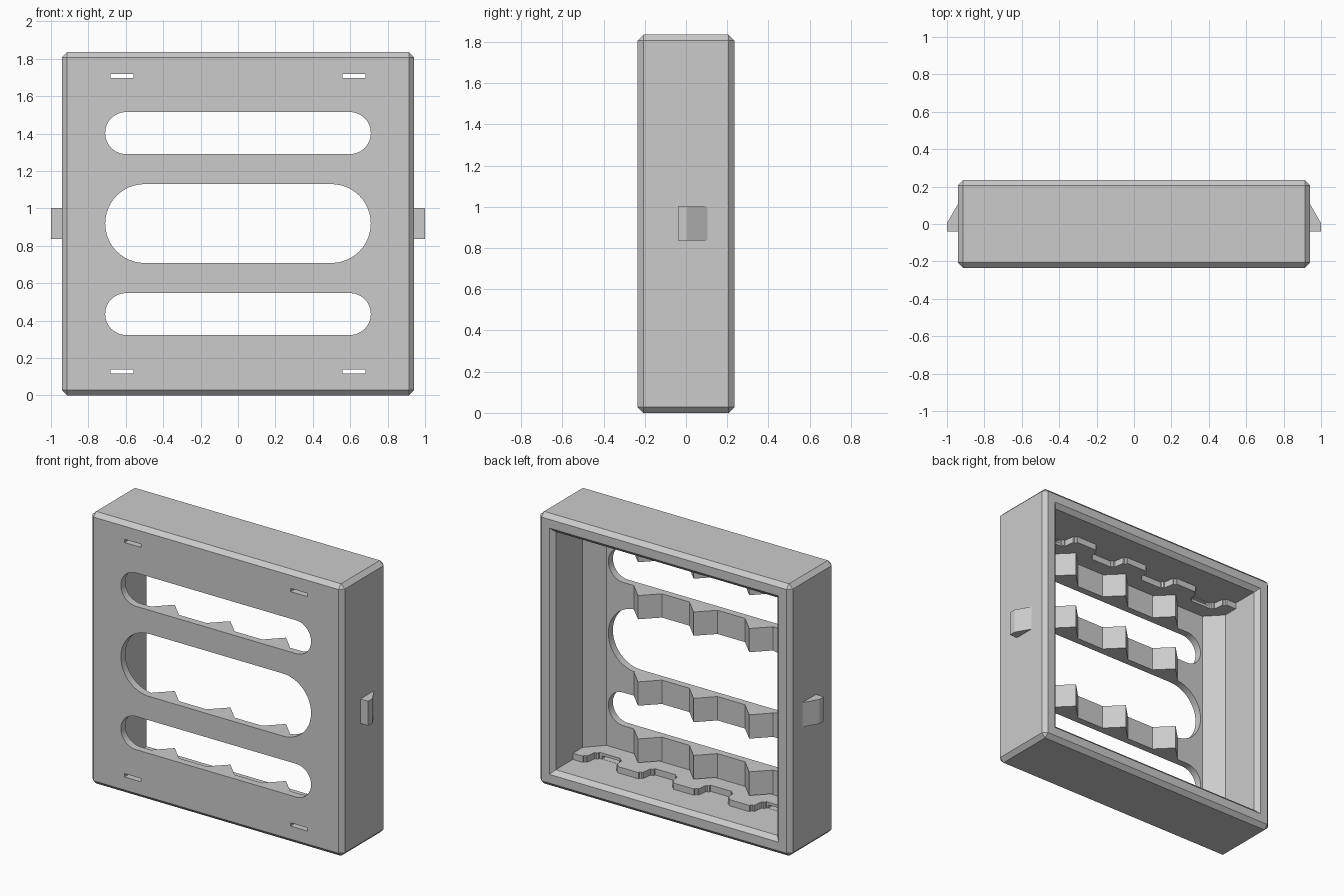
import bpy, bmesh
from math import pi, sin, cos

if "Cube" in bpy.data.objects:
    bpy.data.objects.remove(bpy.data.objects["Cube"])

MID = 0.9175          # height of the centre line
HX, HY = 0.942, 0.235   # half width, half depth
CH = 0.028            # outer chamfer
PLATE = -0.186        # inner face of the front plate
WALL = 0.827          # inner face of the side walls
FLOOR = 0.115         # inner face of the bottom wall
PITCH = 0.415         # spacing of the dividers

grey = bpy.data.materials.new("plain grey")
grey.use_nodes = True
grey.diffuse_color = (0.6, 0.6, 0.6, 1)
grey.node_tree.nodes["Principled BSDF"].inputs["Base Color"].default_value = (0.6, 0.6, 0.6, 1)


def finish(name, bm):
    bmesh.ops.recalc_face_normals(bm, faces=bm.faces)
    mesh = bpy.data.meshes.new(name)
    bm.to_mesh(mesh)
    bm.free()
    obj = bpy.data.objects.new(name, mesh)
    bpy.context.collection.objects.link(obj)
    mesh.materials.append(grey)
    return obj


def loft(name, rings):
    """Closed solid through matching rings of points."""
    bm = bmesh.new()
    loops = [[bm.verts.new(p) for p in ring] for ring in rings]
    n = len(loops[0])
    for a, b in zip(loops, loops[1:]):
        for i in range(n):
            j = (i + 1) % n
            bm.faces.new((a[i], a[j], b[j], b[i]))
    bm.faces.new(loops[0])
    bm.faces.new(loops[-1][::-1])
    return finish(name, bm)


def prism(name, outline, z0, z1):
    return loft(name, [[(x, y, z) for x, y in outline] for z in (z0, z1)])


def rect(y, hx, hz):
    return [(sx * hx, y, MID + sz * hz) for sx, sz in ((-1, -1), (1, -1), (1, 1), (-1, 1))]


def box(name, x0, x1, y0, y1, z0, z1):
    return prism(name, [(x0, y0), (x1, y0), (x1, y1), (x0, y1)], z0, z1)


def stadium(name, z0, z1, hx):
    """Long round-ended cutter through the front plate."""
    r, zc, n = (z1 - z0) / 2, (z0 + z1) / 2, 24
    pts = []
    for side in (1, -1):
        for i in range(n + 1):
            a = -pi / 2 + pi * i / n
            pts.append((side * (hx - r + r * cos(a)), zc + side * r * sin(a)))
    return loft(name, [[(x, y, z) for x, z in pts] for y in (-0.3, -0.12)])


def activate(obj):
    bpy.ops.object.select_all(action='DESELECT')
    obj.select_set(True)
    bpy.context.view_layer.objects.active = obj


def cut(obj, cutters):
    activate(obj)
    for c in cutters:
        mod = obj.modifiers.new("cut", 'BOOLEAN')
        mod.operation, mod.solver, mod.object = 'DIFFERENCE', 'EXACT', c
        bpy.ops.object.modifier_apply(modifier=mod.name)


# Chamfered outer case
case = box("case", -HX, HX, -HY, HY, 0, 2 * MID)
bm = bmesh.new()
bm.from_mesh(case.data)
bmesh.ops.bevel(bm, geom=bm.edges[:], offset=CH, segments=1, affect='EDGES')
bm.to_mesh(case.data)
bm.free()

# Open back with a flared rim and sloping inner corners
hz = MID - FLOOR
cavity = loft("cavity_cutter", [rect(PLATE, 0.725, hz), rect(-0.077, WALL, hz),
                                rect(0.207, WALL, hz), rect(0.245, WALL + 0.038, hz + 0.038)])

# Three long openings and four small slits
openings = [stadium("opening_cutter", *s, 0.71)
            for s in ((0.323, 0.547), (0.708, 1.13), (1.29, 1.515))]
slits = []
for sx in (-1, 1):
    for zc in (0.127, 2 * MID - 0.127):
        x = sx * 0.62
        slits.append(box("slit_cutter", x - 0.0625, x + 0.0625, -0.3, 0.1, zc - 0.011, zc + 0.011))
cut(case, [cavity] + openings + slits)
activate(case)
bpy.ops.object.shade_smooth_by_angle()

# Wavy ledges on the inner floor and ceiling
OUT, IN, HALF = 0.025, -0.08, 0.095
edge = [(-WALL - 0.01, OUT)]
for k in range(-2, 3):
    c = k * PITCH
    for x, y in ((c - HALF - 0.015, IN), (c - HALF, OUT), (c + HALF, OUT), (c + HALF + 0.015, IN)):
        if abs(x) < WALL:
            edge.append((x, y))
edge += [(WALL + 0.01, OUT), (WALL + 0.01, PLATE - 0.01), (-WALL - 0.01, PLATE - 0.01)]
for name, z0, z1 in (("lower_ledge", FLOOR - 0.004, 0.157),
                     ("upper_ledge", 2 * MID - 0.157, 2 * MID - FLOOR + 0.004)):
    ledge = prism(name, edge, z0, z1)
    bm = bmesh.new()
    bm.from_mesh(ledge.data)
    corners = [e for e in bm.edges
               if abs(e.verts[0].co.z - e.verts[1].co.z) > 0.01
               and e.verts[0].co.y > -0.15 and abs(e.verts[0].co.x) < WALL]
    bmesh.ops.bevel(bm, geom=corners, offset=0.018, segments=3, affect='EDGES')
    bm.to_mesh(ledge.data)
    bm.free()
    cut(ledge, slits)

for c in [cavity] + openings + slits:
    bpy.data.objects.remove(c)

# Wedge dividers on the bars between the openings
bars = ((0.163, 0.323), (0.547, 0.708), (1.13, 1.29), (1.515, 1.675))
for z0, z1 in bars:
    for k in (-1, 0, 1):
        c = k * PITCH
        prism("divider", [(c - 0.105, PLATE - 0.003), (c + 0.105, PLATE - 0.003),
                          (c + 0.105, PLATE), (c, PLATE + 0.105), (c - 0.105, PLATE)], z0, z1)

# Snap catches on both sides
for name, s in (("left_catch", 1), ("right_catch", -1)):
    prism(name, [(s * 0.93, -0.04), (s, -0.04), (s, 0.005), (s * HX, 0.105), (s * 0.93, 0.105)],
          0.837, 1.002)
